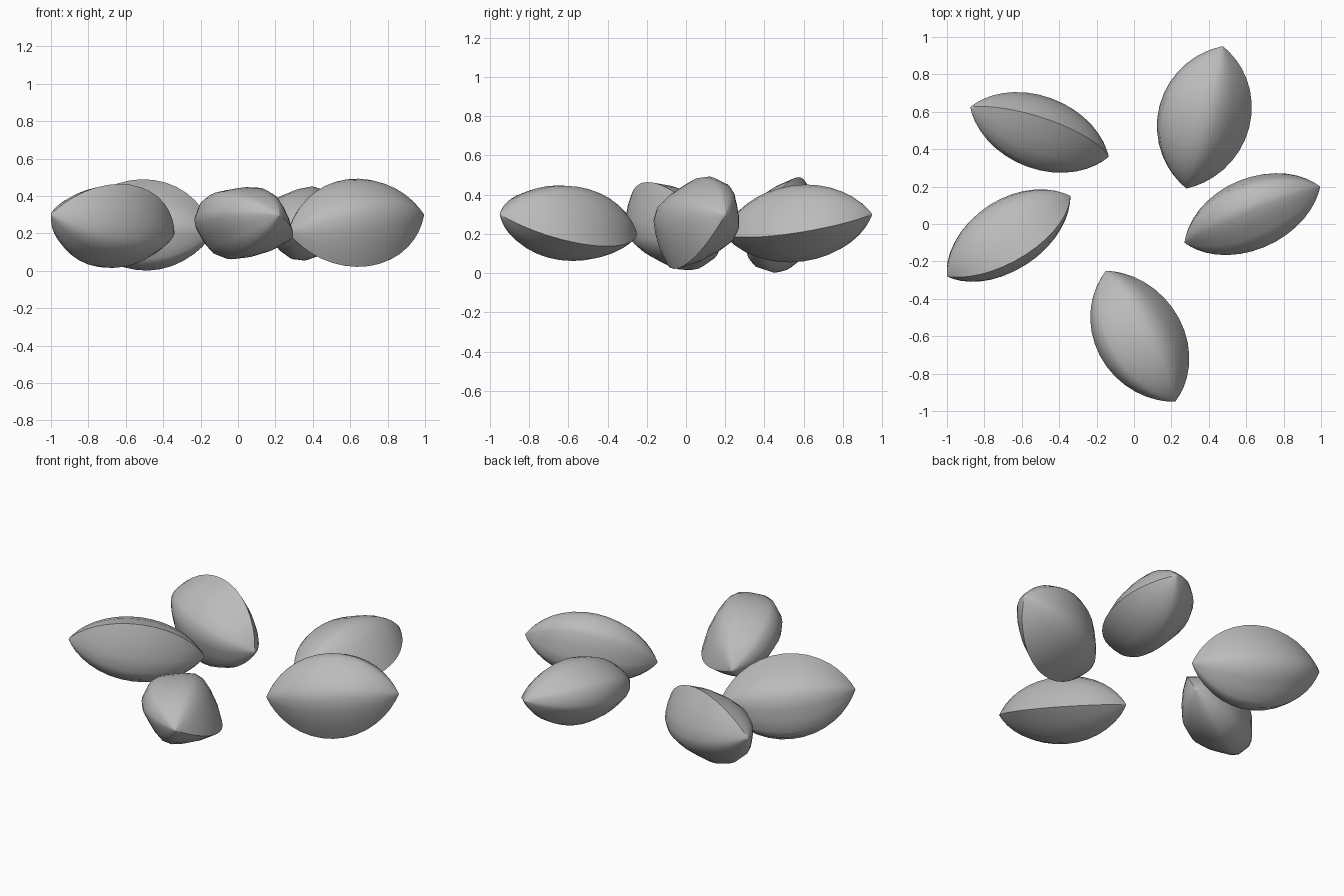
import bpy, bmesh, math
from mathutils import Vector

if "Cube" in bpy.data.objects:
    bpy.data.objects.remove(bpy.data.objects["Cube"])

shell = bpy.data.materials.new("shell grey")
shell.diffuse_color = (0.5, 0.5, 0.5, 1)
shell.use_nodes = True
shell.node_tree.nodes["Principled BSDF"].inputs["Base Color"].default_value = shell.diffuse_color

# Half cross-section: sharp keel first, blunt back last (along keel, across)
HALF = [(.25, 0), (.18, .082), (.10, .148), (.03, .19), (-.035, .196),
        (-.10, .168), (-.165, .125), (-.22, .085), (-.245, .045)]
SECTION = HALF + [(u, -v) for u, v in reversed(HALF[1:])]
RINGS = 18


def swell(t):
    """Circular-arc taper: 1 in the middle, 0 at both tips."""
    half, h = .39, .25
    r = (half * half + h * h) / (2 * h)
    return (math.sqrt(r * r - (t * half) ** 2) - (r - h)) / h


def nut(name, inner, outer, roll):
    a, b = Vector((*inner, .2)), Vector((*outer, .3))
    axis = (b - a).normalized()
    side = Vector((0, 0, 1)).cross(axis).normalized()
    up = axis.cross(side)
    r = math.radians(roll)
    keel = side * math.cos(r) + up * math.sin(r)
    across = axis.cross(keel)
    bm = bmesh.new()
    tip_a, tip_b = bm.verts.new(a), bm.verts.new(b)
    rings = []
    for i in range(1, RINGS):
        t = -math.cos(math.pi * i / RINGS)
        c, s = a.lerp(b, (t + 1) / 2), swell(t)
        rings.append([bm.verts.new(c + (keel * u + across * v) * s)
                      for u, v in SECTION])
    n = len(SECTION)
    for j in range(n):
        k = (j + 1) % n
        bm.faces.new((tip_a, rings[0][k], rings[0][j]))
        bm.faces.new((tip_b, rings[-1][j], rings[-1][k]))
        for p, q in zip(rings, rings[1:]):
            bm.faces.new((p[j], p[k], q[k], q[j]))
    bmesh.ops.recalc_face_normals(bm, faces=bm.faces)
    me = bpy.data.meshes.new(name)
    bm.to_mesh(me)
    bm.free()
    me.materials.append(shell)
    ob = bpy.data.objects.new(name, me)
    bpy.context.collection.objects.link(ob)
    bpy.ops.object.select_all(action='DESELECT')
    ob.select_set(True)
    bpy.context.view_layer.objects.active = ob
    bpy.ops.object.shade_smooth_by_angle(angle=math.radians(45))


# Ring of five nuts: inner tip, outer tip, direction of the keel
nut("nut_right", (.27, -.10), (.995, .20), 245)
nut("nut_back", (.28, .19), (.475, .95), 192)
nut("nut_back_left", (-.135, .36), (-.875, .625), 108)
nut("nut_left", (-.34, .15), (-1.0, -.28), 58)
nut("nut_front", (-.15, -.25), (.22, -.95), -25)
